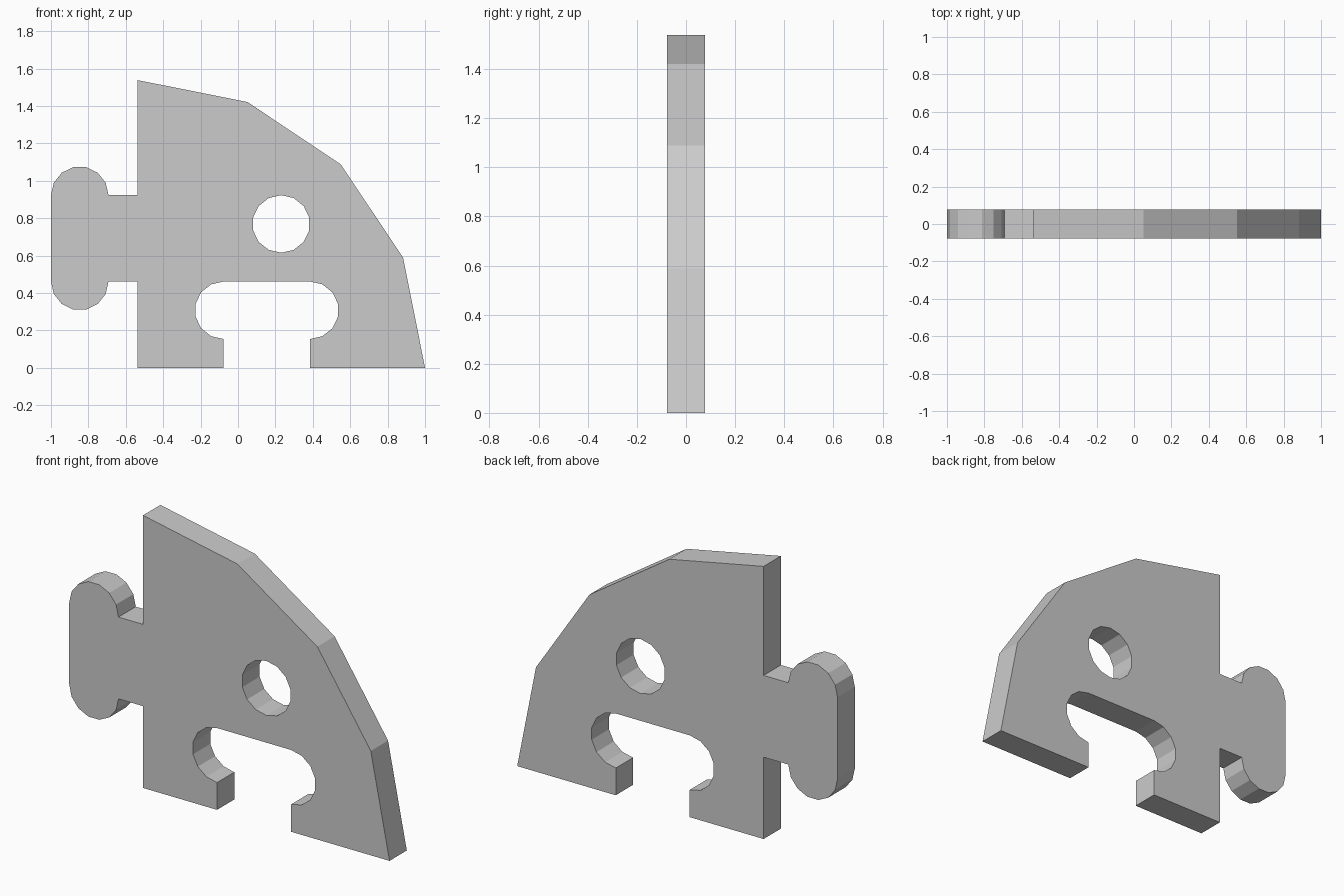
import bpy, bmesh
from math import cos, sin, radians

if "Cube" in bpy.data.objects:
    bpy.data.objects.remove(bpy.data.objects["Cube"])

U = 2 / 13  # module: overall width is 13 units, thickness 1 unit


def arc(cx, cz, r, start, end, steps):
    """Points on an arc in module units, both ends included."""
    return [(cx + r * cos(radians(start + (end - start) * i / steps)),
             cz + r * sin(radians(start + (end - start) * i / steps)))
            for i in range(steps + 1)]


def plate(name, loops, thickness):
    """Fill an outline with holes in the XZ plane and give it thickness."""
    bm = bmesh.new()
    edges = []
    for loop in loops:
        vs = [bm.verts.new((x * U, -thickness / 2, z * U)) for x, z in loop]
        edges += [bm.edges.new((vs[i - 1], vs[i])) for i in range(len(vs))]
    bmesh.ops.triangle_fill(bm, edges=edges, use_beauty=True,
                            use_dissolve=False, normal=(0, -1, 0))
    ext = bmesh.ops.extrude_face_region(bm, geom=bm.faces[:],
                                        use_keep_orig=True)
    moved = [g for g in ext["geom"] if isinstance(g, bmesh.types.BMVert)]
    bmesh.ops.translate(bm, verts=moved, vec=(0, thickness, 0))
    bmesh.ops.recalc_face_normals(bm, faces=bm.faces[:])
    mesh = bpy.data.meshes.new(name)
    bm.to_mesh(mesh)
    bm.free()
    obj = bpy.data.objects.new(name, mesh)
    bpy.context.collection.objects.link(obj)
    return obj


# Quarter-round edge, from the right foot up to the top corner
outline = arc(-3.5, 0, 10, 0, 90, 4)
# Side neck and rounded connector tab
outline += [(-3.5, 6)]
outline += arc(-5.5, 6, 1, 0, 180, 7)
outline += arc(-5.5, 3, 1, 180, 360, 7)
outline += [(-3.5, 3), (-3.5, 0)]
# Matching connector socket in the bottom edge
outline += [(-0.5, 0)]
outline += arc(-0.5, 2, 1, 270, 90, 7)
outline += arc(2.5, 2, 1, 90, -90, 7)
outline += [(2.5, 0)]

# Round hole, 14 sides
hole = arc(1.5, 5, 1, 90, 450, 14)[:-1]

plate("quarter_round_connector_plate", [outline, hole], U)
